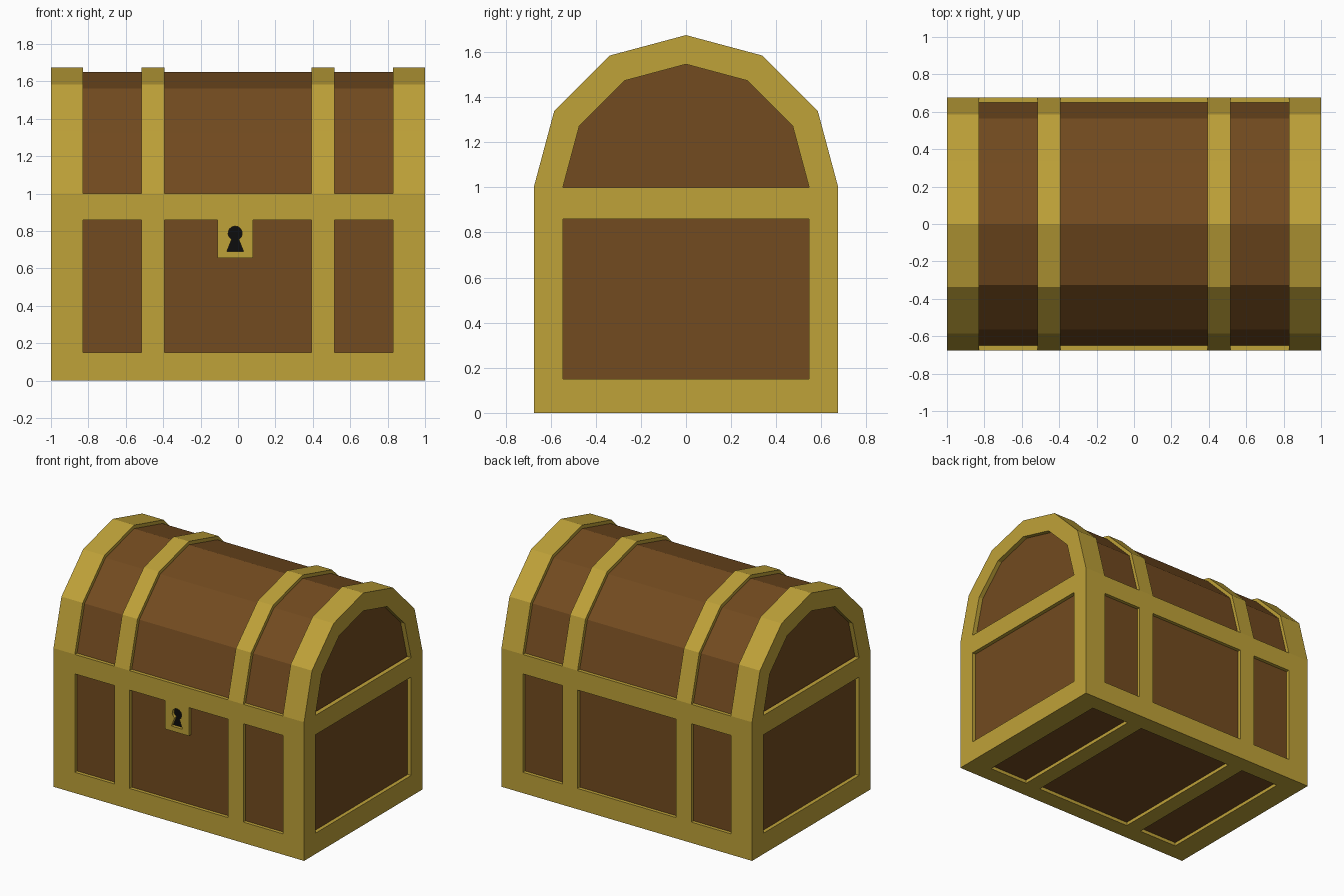
import bpy, bmesh
from math import sin, cos, pi, radians

if "Cube" in bpy.data.objects:
    bpy.data.objects.remove(bpy.data.objects["Cube"])


def material(name, rgb):
    m = bpy.data.materials.new(name)
    m.diffuse_color = (*rgb, 1)
    m.use_nodes = True
    m.node_tree.nodes["Principled BSDF"].inputs["Base Color"].default_value = m.diffuse_color
    return m


GOLD = material("gold", (0.52, 0.36, 0.04))
WOOD = material("wood", (0.17, 0.07, 0.014))
BLACK = material("black", (0.004, 0.004, 0.004))
PLACE = {"x": lambda a, b, t: (t, a, b),
         "y": lambda a, b, t: (a, t, b),
         "z": lambda a, b, t: (a, b, t)}


def slab(name, loops, axis, t0, t1, mat):
    """Flat outline (first loop) with optional holes, extruded from t0 to t1 along an axis."""
    bm = bmesh.new()
    for loop in loops:
        vs = [bm.verts.new(PLACE[axis](a, b, t0)) for a, b in loop]
        for i, v in enumerate(vs):
            bm.edges.new((vs[i - 1], v))
    bmesh.ops.triangle_fill(bm, edges=bm.edges[:], use_beauty=True)
    ext = bmesh.ops.extrude_face_region(bm, geom=bm.faces[:], use_keep_orig=True)
    moved = [g for g in ext["geom"] if isinstance(g, bmesh.types.BMVert)]
    bmesh.ops.translate(bm, verts=moved, vec=PLACE[axis](0, 0, t1 - t0))
    bmesh.ops.recalc_face_normals(bm, faces=bm.faces[:])
    bmesh.ops.dissolve_limit(bm, angle_limit=radians(1), verts=bm.verts[:], edges=bm.edges[:])
    me = bpy.data.meshes.new(name)
    bm.to_mesh(me)
    bm.free()
    me.materials.append(mat)
    ob = bpy.data.objects.new(name, me)
    bpy.context.collection.objects.link(ob)
    return ob


def rect(a0, a1, b0, b1):
    return [(a0, b0), (a1, b0), (a1, b1), (a0, b1)]


def arch(r):
    return [(r * cos(k * pi / 6), 1 + r * sin(k * pi / 6)) for k in range(7)]


R, RW, RI = 0.675, 0.65, 0.546      # outer trim, wood, end panel radii
Z0, Z1 = 0.15, 0.86                 # panel bottom and top
END = 0.96                          # inner face of the end frames

# Wooden core
slab("wooden_body", [rect(-RW, RW, 0.025, 1)], "x", -0.972, 0.972, WOOD)
slab("wooden_lid", [arch(RW)], "x", -0.967, 0.967, WOOD)

# Arched end frames and lid hoops, mirrored left and right
hoop = arch(R) + arch(RW - 0.02)[::-1]
end_outline = [(-R, 0), (R, 0)] + arch(R)
for side, s in (("left", -1), ("right", 1)):
    slab(f"{side}_end_frame", [end_outline, rect(-RI, RI, Z0, Z1), arch(RI)],
         "x", s * END, s, GOLD)
    slab(f"{side}_outer_hoop", [hoop], "x", s * 0.83, s * END, GOLD)
    slab(f"{side}_inner_hoop", [hoop], "x", s * 0.393, s * 0.515, GOLD)

# Front, back and bottom frames with three panel openings each
def openings(b0, b1):
    return [rect(-0.83, -0.515, b0, b1), rect(-0.393, 0.393, b0, b1),
            rect(0.515, 0.83, b0, b1)]


face = rect(-END, END, 0, 1)
slab("back_frame", [face] + openings(Z0, Z1), "y", R, RW - 0.02, GOLD)
slab("bottom_frame", [rect(-END, END, 0.02 - RW, RW - 0.02)] + openings(-RI, RI),
     "z", 0, 0.04, GOLD)

# Front frame: the middle opening steps around the lock plate, which holds the keyhole
left, middle, right = openings(Z0, Z1)
middle = middle[:3] + [(0.08, Z1), (0.08, 0.655), (-0.11, 0.655), (-0.11, Z1)] + middle[3:]
KX, KZ, KR = -0.015, 0.788, 0.038
keyhole = [(KX + KR * cos(radians(a)), KZ + KR * sin(radians(a)))
           for a in range(-60, 241, 25)]
keyhole += [(KX - 0.045, 0.69), (KX + 0.045, 0.69)]
slab("front_frame_with_lock", [face, left, middle, right, keyhole],
     "y", -R, 0.02 - RW, GOLD)
slab("keyhole_back", [rect(KX - 0.06, KX + 0.06, 0.675, 0.84)],
     "y", -RW - 0.002, -RW + 0.01, BLACK)
